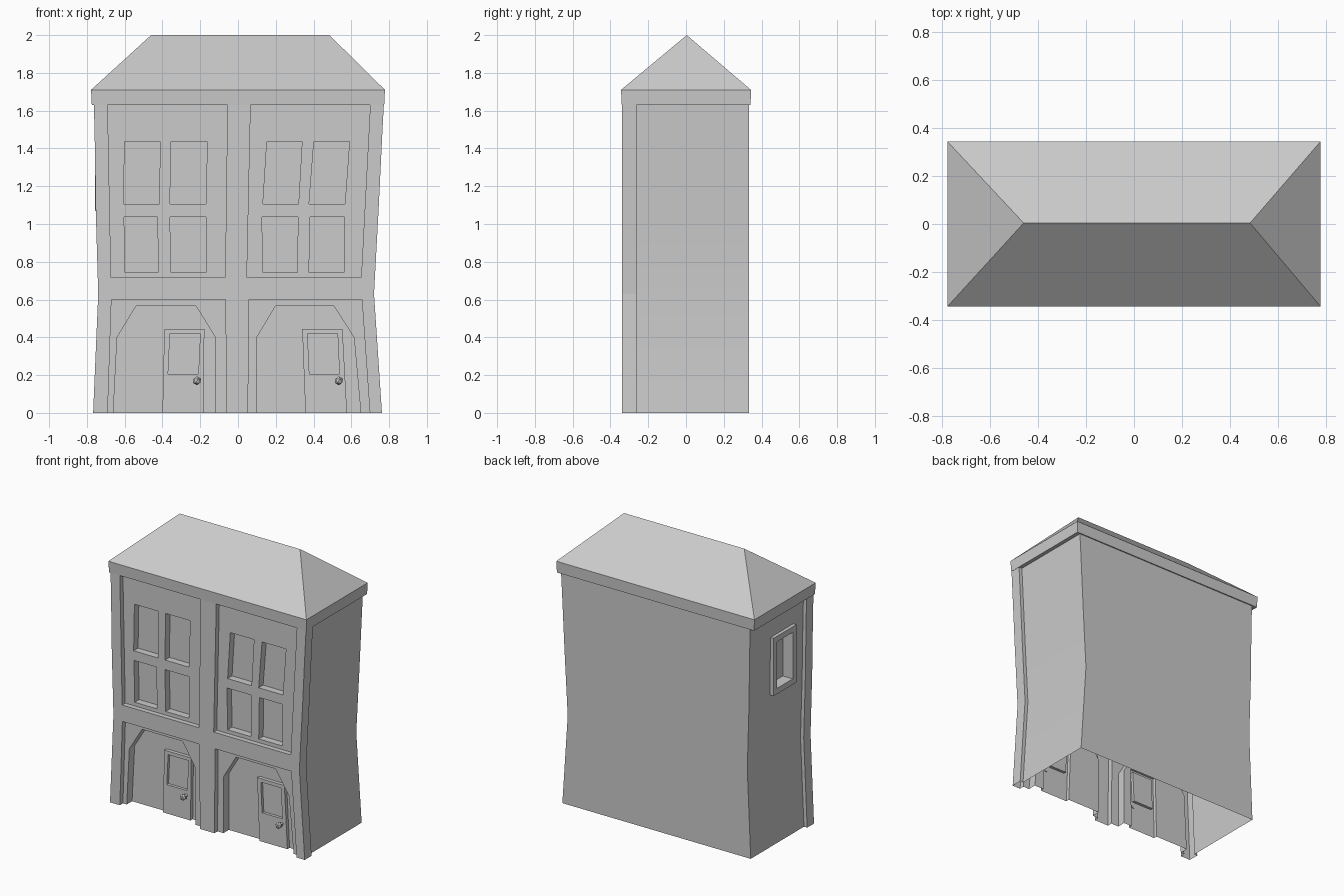
import bpy, bmesh
from mathutils import Vector, Matrix

if "Cube" in bpy.data.objects:
    bpy.data.objects.remove(bpy.data.objects["Cube"])

# shared side profile: heights, and x of the facade slab at each height
ZS = [0, .63, 1.07, 1.48, 1.63]
SIDE_L = list(zip([-.767, -.74, -.753, -.759, -.763], ZS))
SIDE_R = list(zip([.762, .72, .744, .764, .772], ZS))
INSET = .025                       # side walls sit in behind the slab
FRONT, PANEL, PANE, ARCH, SLAB, BACK = -.34, -.305, -.255, -.245, -.263, .334
DOOR, DOOR_PANE = -.27, -.25


def at(pts, y):
    return [(x, y, z) for x, z in pts]


def strip(bm, a, b, closed=False):
    """Quads between two point rows."""
    va, vb = [[bm.verts.new(p) for p in row] for row in (a, b)]
    n = len(a)
    for i in range(n if closed else n - 1):
        j = (i + 1) % n
        bm.faces.new((va[i], va[j], vb[j], vb[i]))


def sheet(bm, y, *loops):
    """Flat sheet in the xz plane; loops after the first are holes."""
    edges = []
    for loop in loops:
        vs = [bm.verts.new(p) for p in at(loop, y)]
        edges += [bm.edges.new((vs[i - 1], vs[i])) for i in range(len(vs))]
    bmesh.ops.triangle_fill(bm, use_beauty=True, edges=edges, normal=(0, -1, 0))


def quad(l_top, r_top, l_bot, r_bot, z_top, z_bot):
    return [(l_bot, z_bot), (l_top, z_top), (r_top, z_top), (r_bot, z_bot)]


def finish(name, bm, out, smooth=False):
    """Weld, orient so the outermost face along 'out' faces outward, add to scene."""
    bmesh.ops.remove_doubles(bm, verts=bm.verts, dist=1e-4)
    bmesh.ops.recalc_face_normals(bm, faces=bm.faces)
    bm.normal_update()
    out = Vector(out)
    face = max(bm.faces, key=lambda f: f.calc_center_median().dot(out))
    if face.normal.dot(out) < 0:
        bmesh.ops.reverse_faces(bm, faces=bm.faces)
    me = bpy.data.meshes.new(name)
    bm.to_mesh(me)
    bm.free()
    ob = bpy.data.objects.new(name, me)
    bpy.context.collection.objects.link(ob)
    if smooth:
        bpy.ops.object.select_all(action='DESELECT')
        ob.select_set(True)
        bpy.context.view_layer.objects.active = ob
        bpy.ops.object.shade_smooth_by_angle(angle=.5)


# bays: upper panel, its windows, lower panel, arch, door, door pane
BAYS = [
    dict(upper=quad(-.69, -.056, -.672, -.068, 1.63, .716),
         windows=[quad(-.60, -.413, -.606, -.416, 1.437, 1.105),
                  quad(-.355, -.163, -.36, -.17, 1.437, 1.105),
                  quad(-.603, -.426, -.598, -.423, 1.037, .742),
                  quad(-.36, -.17, -.355, -.17, 1.037, .742)],
         lower=quad(-.67, -.067, -.69, -.06, .6, 0),
         arch=[(-.66, 0), (-.64, .4), (-.54, .565), (-.222, .565), (-.12, .4), (-.12, 0)],
         door=quad(-.39, -.178, -.40, -.184, .445, 0),
         pane=quad(-.36, -.20, -.37, -.21, .42, .205), knob=-.217),
    dict(upper=quad(.067, .70, .047, .652, 1.63, .716),
         windows=[quad(.153, .339, .132, .32, 1.437, 1.105),
                  quad(.402, .59, .376, .566, 1.437, 1.105),
                  quad(.127, .317, .132, .315, 1.037, .742),
                  quad(.381, .563, .376, .561, 1.037, .742)],
         lower=quad(.058, .656, .053, .698, .6, 0),
         arch=[(.1, 0), (.1, .4), (.198, .565), (.508, .565), (.614, .4), (.65, 0)],
         door=quad(.34, .553, .357, .577, .445, 0),
         pane=quad(.368, .527, .378, .537, .42, .205), knob=.534),
]

# front facade: one open shell, stepping back layer by layer
bm = bmesh.new()
outline = list(SIDE_L)
for b in BAYS:
    bl, tl, tr, br = b['upper']
    outline += [tl, bl, br, tr]
outline += SIDE_R[::-1]
for b in BAYS[::-1]:
    outline += b['lower'][::-1]
sheet(bm, FRONT, outline)
for side, d in ((SIDE_L, INSET), (SIDE_R, -INSET)):
    strip(bm, at(side, FRONT), at(side, SLAB))
    strip(bm, at(side, SLAB), at([(x + d, z) for x, z in side], SLAB))
for b in BAYS:
    # upper panel with four sunken windows
    bl, tl, tr, br = b['upper']
    u = [tl, bl, br, tr]
    strip(bm, at(u, FRONT), at(u, PANEL))
    sheet(bm, PANEL, u, *b['windows'])
    for w in b['windows']:
        strip(bm, at(w, PANEL), at(w, PANE), True)
        sheet(bm, PANE, w)
    # lower panel, arch recess, raised door with sunken pane
    low, arch, door, pane = b['lower'], b['arch'], b['door'], b['pane']
    strip(bm, at(low, FRONT), at(low, PANEL))
    sheet(bm, PANEL, low + arch[::-1])
    strip(bm, at(arch, PANEL), at(arch, ARCH))
    sheet(bm, ARCH, arch + door[::-1])
    strip(bm, at(door, ARCH), at(door, DOOR))
    sheet(bm, DOOR, door, pane)
    strip(bm, at(pane, DOOR), at(pane, DOOR_PANE), True)
    sheet(bm, DOOR_PANE, pane)
finish('front_facade', bm, (0, -1, 0))

# side and back walls, open underneath, with a window gap on the left
WIN_F, WIN_B = -.155, .10
wall_l = [(x + INSET, z) for x, z in SIDE_L]
wall_r = [(x - INSET, z) for x, z in SIDE_R]
bm = bmesh.new()
strip(bm, at(wall_r, SLAB), at(wall_r, BACK))
ys = [SLAB, WIN_F, WIN_B, BACK]
for c in range(3):
    for r in range(4):
        if (c, r) != (1, 2):
            strip(bm, at(wall_l[r:r + 2], ys[c]), at(wall_l[r:r + 2], ys[c + 1]))
sheet(bm, BACK, wall_l + wall_r[::-1])
finish('walls', bm, (0, 1, 0), smooth=True)


# left side window: raised frame, then a deep recess
def frame_loop(x, inset):
    y0, y1, z0, z1 = WIN_F + inset, WIN_B - inset, 1.07 + inset, 1.48 - inset
    return [(x, y0, z0), (x, y1, z0), (x, y1, z1), (x, y0, z1)]


bm = bmesh.new()
loops = [frame_loop(-.725, 0), frame_loop(-.758, 0), frame_loop(-.758, .04), frame_loop(-.68, .04)]
for a, b in zip(loops, loops[1:]):
    strip(bm, a, b, True)
bm.faces.new([bm.verts.new(p) for p in loops[-1]])
finish('side_window', bm, (-1, 0, 0))


# hip roof with fascia and soffit
def rect(x, y0, y1, z):
    return [(-x, y0, z), (x, y0, z), (x, y1, z), (-x, y1, z)]


bm = bmesh.new()
inner, low = rect(.69, -.28, .32, 1.63), rect(.774, FRONT, .342, 1.63)
eave = rect(.778, -.344, .344, 1.71)
strip(bm, inner, low, True)
strip(bm, low, eave, True)
a, b, c, d, left, right = [bm.verts.new(p) for p in eave + [(-.46, .004, 2), (.484, .004, 2)]]
for f in ((a, b, right, left), (b, c, right), (c, d, left, right), (d, a, left)):
    bm.faces.new(f)
finish('roof', bm, (0, 0, 1))

# door knobs: faceted ball on a short neck
for i, b in enumerate(BAYS):
    bm = bmesh.new()
    bmesh.ops.create_icosphere(bm, subdivisions=1, radius=.024,
                               matrix=Matrix.Translation((b['knob'], DOOR - .035, .17)))
    bmesh.ops.create_cone(bm, segments=5, radius1=.012, radius2=.012, depth=.04, cap_ends=True,
                          matrix=Matrix.Translation((b['knob'], DOOR - .015, .17))
                          @ Matrix.Rotation(1.5708, 4, 'X'))
    finish(f'door_knob_{i + 1}', bm, (0, -1, 0))
